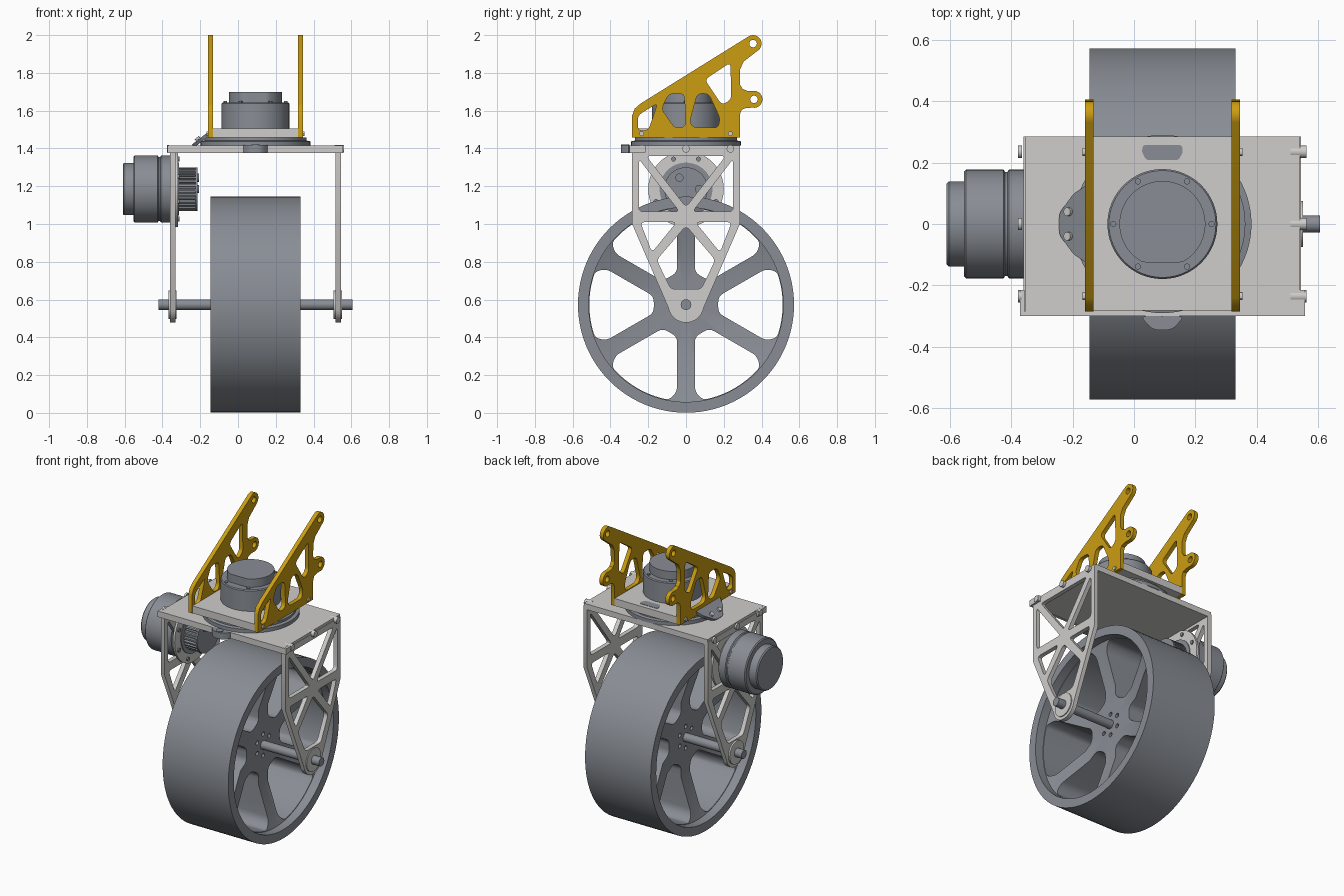
import bpy, bmesh, math
from mathutils import Matrix, Vector

cube = bpy.data.objects.get("Cube")
if cube:
    bpy.data.objects.remove(cube, do_unlink=True)

CX = 0.0925          # middle plane of wheel, fork and turntable
AXLE_Z = 0.573
MOTOR_Z = 1.185
ALONG_X = Matrix(((0, 0, 1, 0), (1, 0, 0, 0), (0, 1, 0, 0), (0, 0, 0, 1)))
ALONG_Z = Matrix.Identity(4)
parts = []


def material(name, color):
    m = bpy.data.materials.new(name)
    m.use_nodes = True
    m.diffuse_color = (*color, 1)
    m.node_tree.nodes["Principled BSDF"].inputs["Base Color"].default_value = (*color, 1)
    return m


STEEL = material("steel gray", (0.25, 0.27, 0.30))
LIGHT = material("light aluminium", (0.62, 0.61, 0.60))
YELLOW = material("golden yellow", (0.60, 0.34, 0.006))


def add(name, mesh, mat):
    mesh.materials.clear()
    mesh.materials.append(mat)
    ob = bpy.data.objects.new(name, mesh)
    bpy.context.collection.objects.link(ob)
    parts.append(ob)
    return ob


def evaluated_mesh(ob):
    bpy.context.view_layer.update()
    dg = bpy.context.evaluated_depsgraph_get()
    return bpy.data.meshes.new_from_object(ob.evaluated_get(dg))


def rounded(pts, r):
    """Round every corner of a polygon."""
    out, n = [], len(pts)
    for i in range(n):
        p, a, b = Vector(pts[i]), Vector(pts[i - 1]), Vector(pts[(i + 1) % n])
        s = p + (a - p).normalized() * min(r, 0.45 * (a - p).length)
        e = p + (b - p).normalized() * min(r, 0.45 * (b - p).length)
        for k in range(5):
            t = k / 4
            out.append(s * (1 - t) ** 2 + p * 2 * t * (1 - t) + e * t * t)
    return out


def circle(c, r, n=24, start=0, sweep=360):
    full = sweep == 360
    steps = n if full else n - 1
    return [(c[0] + r * math.cos(math.radians(start + sweep * k / steps)),
             c[1] + r * math.sin(math.radians(start + sweep * k / steps))) for k in range(n)]


def prism(name, loops, lo, hi, mat, frame=ALONG_X):
    """Extrude outlines (inner loops become holes) from lo to hi."""
    cu = bpy.data.curves.new(name, "CURVE")
    cu.dimensions, cu.fill_mode, cu.extrude = "2D", "BOTH", (hi - lo) / 2
    for loop in loops:
        sp = cu.splines.new("POLY")
        sp.points.add(len(loop) - 1)
        for q, p in zip(sp.points, loop):
            q.co = (p[0], p[1], 0, 1)
        sp.use_cyclic_u = True
    tmp = bpy.data.objects.new(name, cu)
    bpy.context.collection.objects.link(tmp)
    me = evaluated_mesh(tmp)
    bpy.data.objects.remove(tmp, do_unlink=True)
    bm = bmesh.new()
    bm.from_mesh(me)
    bmesh.ops.remove_doubles(bm, verts=bm.verts, dist=1e-5)
    bmesh.ops.recalc_face_normals(bm, faces=bm.faces)
    bm.to_mesh(me)
    bm.free()
    me.transform(frame @ Matrix.Translation((0, 0, (lo + hi) / 2)))
    return add(name, me, mat)


def lathe(name, profile, mat, centre=(0, 0, 0), frame=ALONG_X, closed=False, steps=64):
    """Spin (position, radius) points about the frame's axis."""
    bm = bmesh.new()
    vs = [bm.verts.new((r, 0, p)) for p, r in profile]
    es = [bm.edges.new(e) for e in zip(vs, vs[1:])]
    if closed:
        es.append(bm.edges.new((vs[-1], vs[0])))
    bmesh.ops.spin(bm, geom=vs + es, cent=(0, 0, 0), axis=(0, 0, 1),
                   angle=math.tau, steps=steps)
    bmesh.ops.remove_doubles(bm, verts=bm.verts, dist=1e-5)
    bmesh.ops.recalc_face_normals(bm, faces=bm.faces)
    me = bpy.data.meshes.new(name)
    bm.to_mesh(me)
    bm.free()
    me.transform(Matrix.Translation(centre) @ frame)
    return add(name, me, mat)


def rod(name, lo, hi, r, mat, centre, frame=ALONG_X, steps=20):
    return lathe(name, [(lo, 0), (lo, r), (hi, r), (hi, 0)], mat, centre, frame, steps=steps)


def box(name, x, y, z, mat):
    return prism(name, [[(x[0], y[0]), (x[1], y[0]), (x[1], y[1]), (x[0], y[1])]],
                 *z, mat, ALONG_Z)


# Wheel: lathed rim and flared web, cut by six rounded windows and hub holes
half = [(0.09, 0.02), (0.09, 0.25), (0.18, 0.515), (0.2375, 0.515), (0.2375, 0.572)]
wheel = lathe("wheel", half + [(-p, r) for p, r in reversed(half)], STEEL,
              (CX, 0, AXLE_Z), closed=True, steps=96)


def spoke_edge(angle, u, side):
    a = math.radians(angle)
    return (u * math.cos(a) - side * math.sin(a), AXLE_Z + u * math.sin(a) + side * math.cos(a))


holes = []
for k in range(6):
    a = 30 + 60 * k
    window = [spoke_edge(a, 0.17, 0.047), spoke_edge(a, 0.46, 0.047)]
    window += circle((0, AXLE_Z), 0.512, 9, a + 10, 40)
    window += [spoke_edge(a + 60, 0.46, -0.047), spoke_edge(a + 60, 0.17, -0.047)]
    holes.append(rounded(window, 0.03))
    holes.append(circle(spoke_edge(a, 0.07, 0), 0.014, 12))
cutter = prism("window_cutter", holes, CX - 0.4, CX + 0.4, STEEL)
cut = wheel.modifiers.new("windows", "BOOLEAN")
cut.operation, cut.object, cut.solver = "DIFFERENCE", cutter, "EXACT"
wheel.data = evaluated_mesh(wheel)
wheel.modifiers.clear()
parts.remove(cutter)
bpy.data.objects.remove(cutter, do_unlink=True)

rod("axle", -0.42, 0.605, 0.028, STEEL, (0, 0, AXLE_Z))

# Fork legs: trussed side plates with a bearing boss
outline = [(0.285, 1.0), (0.285, 1.4), (-0.285, 1.4), (-0.285, 1.0)]
outline += circle((0, AXLE_Z), 0.095, 17, 190, 160)
side_windows = [[(0.25, 1.345), (0.25, 1.065), (0.035, 1.065)],
                [(0.242, 1.01), (0.05, 1.01), (0.18, 0.85)]]
truss = [[(-0.21, 1.36), (0.21, 1.36), (0, 1.09)],
         [(0, 0.99), (0.155, 0.81), (0.08, 0.655), (-0.08, 0.655), (-0.155, 0.81)]]
truss += side_windows + [[(-y, z) for y, z in w] for w in side_windows]
leg_loops = [outline] + [rounded(w, 0.025) for w in truss]
for label, s in (("left", 1), ("right", -1)):
    x = CX + s * 0.4375
    prism(label + "_fork_leg", leg_loops, x - 0.014, x + 0.014, LIGHT)
    rod(label + "_bearing_boss", x - 0.024, x + 0.02, 0.075, LIGHT, (0, 0, AXLE_Z), steps=40)
    for y in (-0.235, 0, 0.235):
        rod(label + "_leg_bolt", x - 0.02, x + s * 0.032, 0.02, LIGHT, (0, y, 1.398))

# Drive motor with mounting ring and toothed pinion
lathe("motor_mount_ring", [(-0.332, 0.14), (-0.332, 0.2), (-0.318, 0.2), (-0.318, 0.14)],
      LIGHT, (0, 0, MOTOR_Z), closed=True)
lathe("drive_motor", [(-0.61, 0), (-0.61, 0.132), (-0.603, 0.138), (-0.553, 0.138),
                      (-0.553, 0.17), (-0.547, 0.177), (-0.425, 0.177), (-0.42, 0.17),
                      (-0.412, 0.17), (-0.407, 0.177), (-0.36, 0.177), (-0.36, 0.14),
                      (-0.313, 0.14), (-0.313, 0)], STEEL, (0, 0, MOTOR_Z))
teeth = []
for k in range(30):
    teeth += circle((0, MOTOR_Z), 0.115, 2, 12 * k, 5) + circle((0, MOTOR_Z), 0.099, 2, 12 * k + 6, 5)
prism("drive_pinion", [teeth], -0.313, -0.225, STEEL)
rod("pinion_flange", -0.225, -0.215, 0.115, STEEL, (0, 0, MOTOR_Z), steps=48)
for y, z in ((-0.035, 0.06), (0.07, -0.0)):
    rod("pinion_bolt", -0.215, -0.207, 0.022, STEEL, (0, y, MOTOR_Z + z))
for y, z in circle((0, MOTOR_Z), 0.172, 8, 22.5):
    rod("motor_bolt", -0.318, -0.31, 0.013, STEEL, (0, y, z), steps=12)

# Fork top plate with wider front lip and limit tab
box("fork_top_plate", (-0.355, 0.54), (-0.285, 0.285), (1.378, 1.415), LIGHT)
box("front_lip", (-0.372, 0.557), (-0.3, -0.285), (1.376, 1.415), LIGHT)
for x in (-0.364, 0.549):
    box("lip_corner", (x - 0.008, x + 0.008), (-0.285, -0.215), (1.378, 1.415), LIGHT)
tab = [(0.02, -0.3), (0.165, -0.3), (0.125, -0.345), (0.06, -0.345)]
prism("limit_tab", [rounded(tab, 0.02)], 1.376, 1.418, STEEL, ALONG_Z)
rod("limit_tab_pin", 1.376, 1.422, 0.022, STEEL, (CX, -0.322, 0), ALONG_Z)

# Turntable bearing, base plate and steering motor
lathe("turntable", [(1.415, 0), (1.415, 0.29), (1.438, 0.29), (1.442, 0.27),
                    (1.457, 0.27), (1.457, 0)], STEEL, (CX, 0, 0), ALONG_Z, steps=80)
box("turntable_base", (-0.132, 0.318), (-0.282, 0.285), (1.457, 1.505), LIGHT)
lathe("steering_motor", [(1.5, 0), (1.5, 0.179), (1.638, 0.179), (1.644, 0.174),
                         (1.644, 0)], STEEL, (CX, 0, 0), ALONG_Z)
cap = circle((CX, 0), 0.14, 49, -63, 306)
cap = [(CX + y, -(x - CX)) for x, y in cap]
cap = [(x, max(y, -0.125)) for x, y in circle((CX, 0), 0.14, 64)]
prism("steering_motor_cap", [cap], 1.644, 1.698, STEEL, ALONG_Z)
for x, y in circle((CX, 0), 0.16, 6):
    rod("steering_bolt", 1.644, 1.65, 0.01, STEEL, (x, y, 0), ALONG_Z, 12)
slot = [(0.03, 0.258), (0.155, 0.258), (0.16, 0.235), (0.145, 0.208), (0.04, 0.208), (0.025, 0.235)]
prism("base_slot", [rounded(slot, 0.01)], 1.502, 1.507, STEEL, ALONG_Z)

# Sloped sensor bracket beside the turntable
wing = [(0.06, -0.13), (0.06, 0.13), (0, 0.1), (-0.06, 0.035), (-0.06, -0.035), (0, -0.1)]
tilt = Matrix.Translation((-0.19, 0, 1.45)) @ Matrix.Rotation(math.radians(-38), 4, "Y")
prism("sensor_bracket", [rounded(wing, 0.015)], -0.01, 0.01, STEEL, tilt)
for y in (-0.04, 0.04):
    rod("sensor_bolt", 0.01, 0.022, 0.014, LIGHT, (-0.205, y, 1.44),
        Matrix.Rotation(math.radians(-38), 4, "Y"), 12)

# Yellow side brackets with two mounting ears and truss windows
bracket = [(-0.285, 1.457), (-0.285, 1.575), (-0.272, 1.61), (-0.24, 1.638)]
bracket += circle((0.355, 1.955), 0.045, 13, 122, -170)
bracket += [(0.305, 1.86), (0.287, 1.82), (0.285, 1.74), (0.3, 1.715), (0.325, 1.705)]
bracket += circle((0.36, 1.66), 0.045, 13, 100, -200)
bracket += [(0.32, 1.615), (0.295, 1.605), (0.285, 1.58), (0.285, 1.457)]
openings = [[(-0.255, 1.495), (-0.255, 1.575), (-0.15, 1.64), (-0.2, 1.495)],
            [(-0.13, 1.61), (-0.09, 1.69), (-0.01, 1.69), (0, 1.53), (-0.02, 1.51), (-0.06, 1.51)],
            [(0.06, 1.69), (0.12, 1.69), (0.18, 1.56), (0.17, 1.51), (0.04, 1.51), (0.02, 1.54)],
            [(0.1, 1.765), (0.235, 1.855), (0.24, 1.66), (0.19, 1.63)]]
loops = [bracket] + [rounded(w, 0.025) for w in openings]
loops += [circle(c, 0.02, 16) for c in ((0.355, 1.955), (0.36, 1.66))]
for label, s in (("left", 1), ("right", -1)):
    x = CX + s * 0.2385
    prism(label + "_yellow_bracket", loops, x - 0.0135, x + 0.0135, YELLOW)
    for y in (-0.235, 0.235):
        rod(label + "_bracket_bolt", x, x + s * 0.022, 0.013, LIGHT, (0, y, 1.478), steps=12)

# Smooth shading on curved surfaces, sharp machined edges
bpy.ops.object.select_all(action="DESELECT")
for ob in parts:
    ob.select_set(True)
bpy.context.view_layer.objects.active = parts[0]
bpy.ops.object.shade_smooth_by_angle(angle=math.radians(30))
